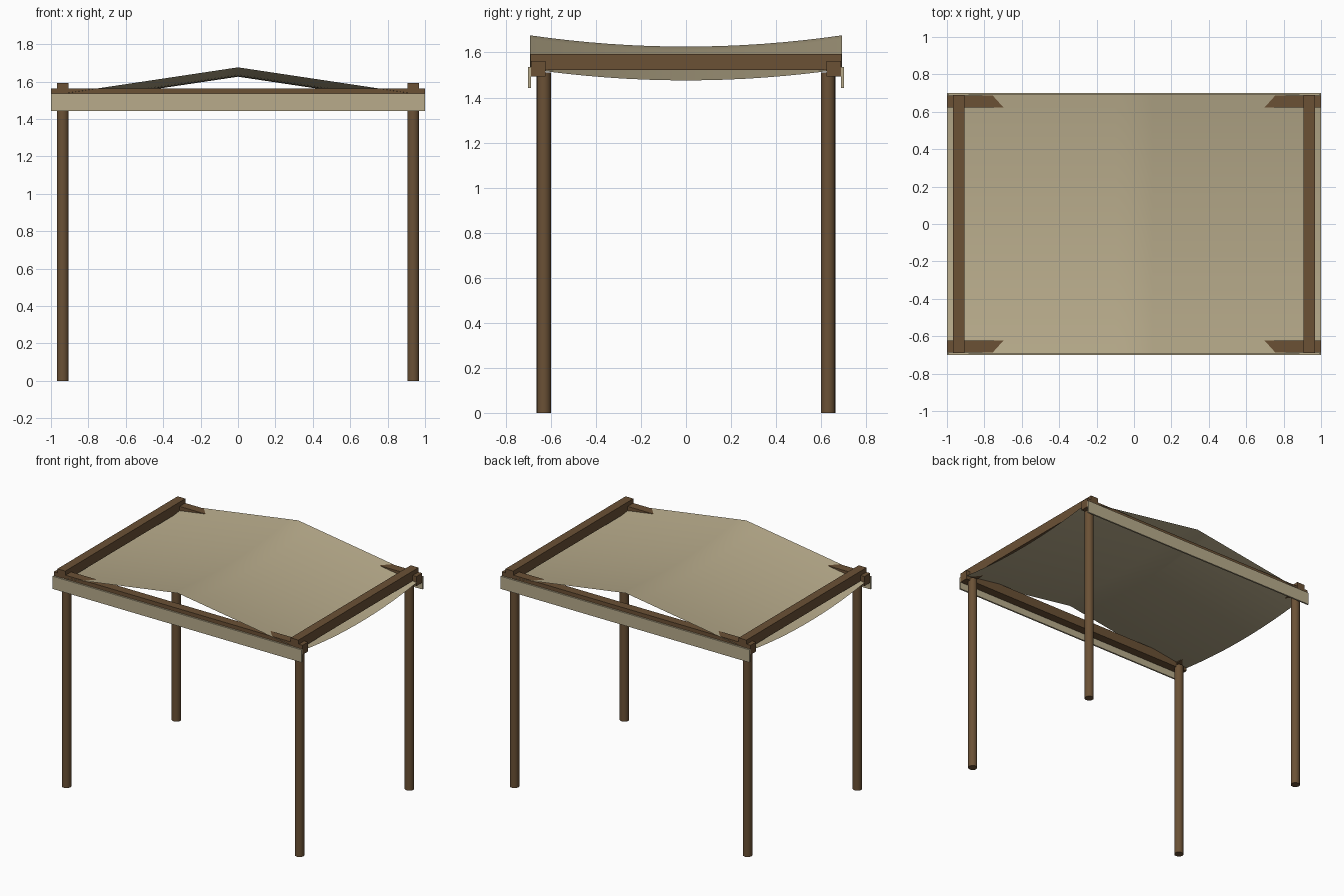
import bpy, bmesh, math

if "Cube" in bpy.data.objects:
    bpy.data.objects.remove(bpy.data.objects["Cube"])


def material(name, rgb):
    m = bpy.data.materials.new(name)
    m.diffuse_color = (*rgb, 1)
    m.use_nodes = True
    m.node_tree.nodes["Principled BSDF"].inputs["Base Color"].default_value = m.diffuse_color
    return m


wood = material("brown wood", (0.145, 0.082, 0.036))
cloth = material("beige canvas", (0.48, 0.41, 0.26))


def box(name, lo, hi, mat):
    bpy.ops.mesh.primitive_cube_add(size=1, location=[(a + b) / 2 for a, b in zip(lo, hi)])
    ob = bpy.context.object
    ob.name = name
    ob.scale = [b - a for a, b in zip(lo, hi)]
    bpy.ops.object.transform_apply(location=False, rotation=False, scale=True)
    ob.data.materials.append(mat)
    return ob


# round corner posts
for sx, side in ((-1, "left"), (1, "right")):
    for sy, end in ((-1, "front"), (1, "back")):
        bpy.ops.mesh.primitive_cylinder_add(vertices=16, radius=0.032, depth=1.51,
                                            location=(sx * 0.937, sy * 0.631, 0.755))
        post = bpy.context.object
        post.name = f"{end}_{side}_post"
        post.data.materials.append(wood)
        bpy.ops.object.shade_smooth_by_angle(angle=math.radians(40))

# long beams with hanging valances, front and back
for s, end in ((-1, "front"), (1, "back")):
    y0, y1 = sorted((s * 0.623, s * 0.687))
    box(f"{end}_beam", (-1, y0, 1.493), (1, y1, 1.562), wood)
    y0, y1 = sorted((s * 0.689, s * 0.701))
    box(f"{end}_valance", (-1, y0, 1.443), (1, y1, 1.535), cloth)

# cross beams resting on the long beams
for s, side in ((-1, "left"), (1, "right")):
    x0, x1 = sorted((s * 0.906, s * 0.969))
    box(f"{side}_cross_beam", (x0, -0.69, 1.522), (x1, 0.69, 1.593), wood)

# sagging canvas roof with a central ridge
bm = bmesh.new()
bmesh.ops.create_grid(bm, x_segments=20, y_segments=16, size=1)
for v in bm.verts:
    x, y = v.co.x, v.co.y
    v.co = (x, y * 0.692, 1.676 - 0.15 * abs(x) - 0.05 * (1 - y * y))
mesh = bpy.data.meshes.new("canvas_roof")
bm.to_mesh(mesh)
bm.free()
mesh.materials.append(cloth)
mesh.shade_smooth()
bpy.context.collection.objects.link(bpy.data.objects.new("canvas_roof", mesh))
